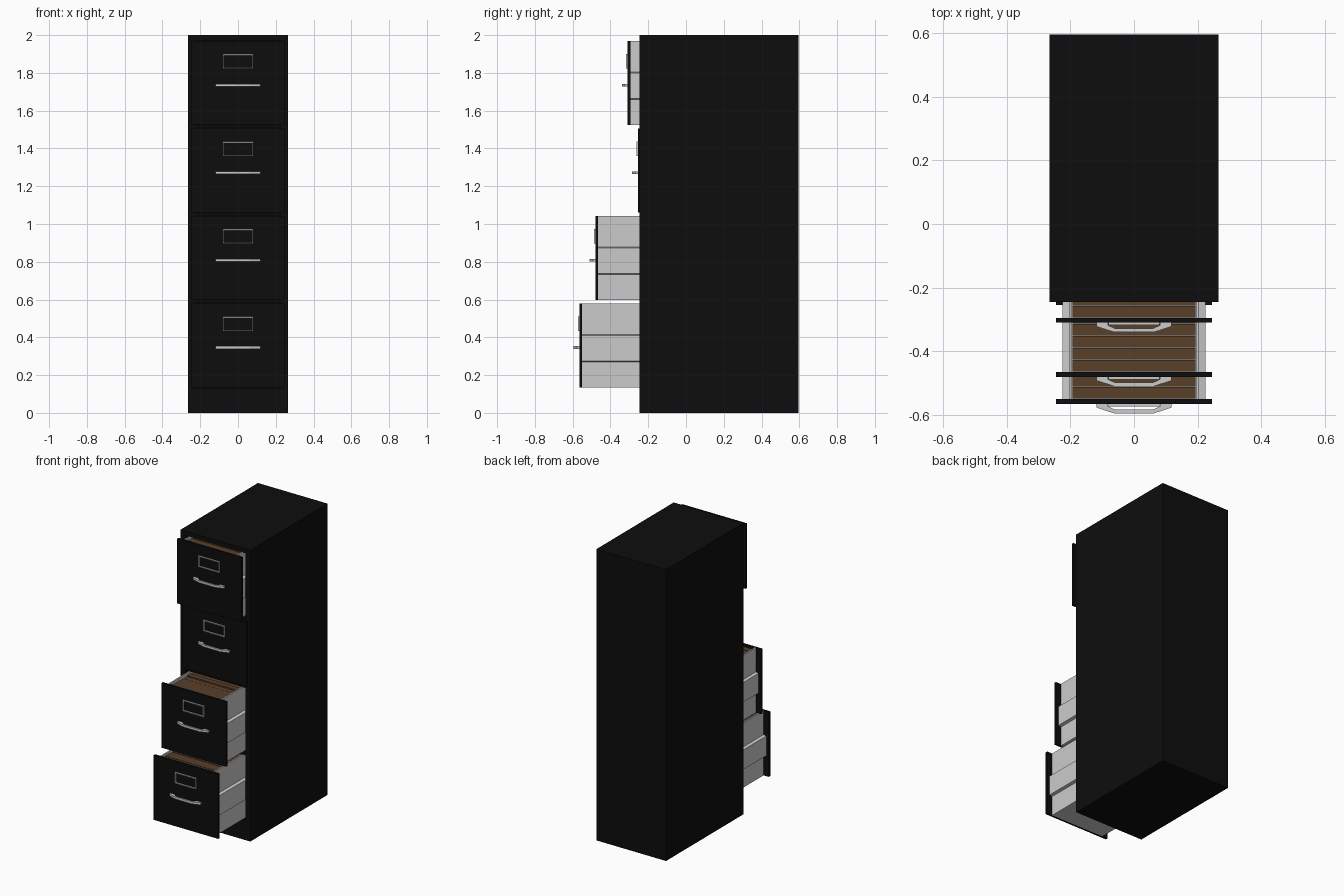
import bpy, bmesh, random

if "Cube" in bpy.data.objects:
    bpy.data.objects.remove(bpy.data.objects["Cube"])

random.seed(4)


def material(name, color):
    m = bpy.data.materials.new(name)
    m.diffuse_color = (*color, 1)
    m.use_nodes = True
    m.node_tree.nodes["Principled BSDF"].inputs["Base Color"].default_value = m.diffuse_color
    return m


BLACK = material("black_metal", (0.004, 0.004, 0.004))
BROWN = material("brown_card", (0.1, 0.05, 0.023))


def finish(name, bm, mat=None):
    bmesh.ops.recalc_face_normals(bm, faces=bm.faces)
    me = bpy.data.meshes.new(name)
    bm.to_mesh(me)
    bm.free()
    ob = bpy.data.objects.new(name, me)
    bpy.context.collection.objects.link(ob)
    if mat:
        me.materials.append(mat)
    return ob


def add_box(bm, x0, x1, y0, y1, z0, z1):
    vs = bmesh.ops.create_cube(bm, size=1)["verts"]
    for v in vs:
        v.co.x = x1 if v.co.x > 0 else x0
        v.co.y = y1 if v.co.y > 0 else y0
        v.co.z = z1 if v.co.z > 0 else z0


def boxes(name, dims, mat=None):
    bm = bmesh.new()
    for d in dims:
        add_box(bm, *d)
    return finish(name, bm, mat)


def extrude_profile(name, pts, vec, mat=None):
    bm = bmesh.new()
    face = bm.faces.new([bm.verts.new(p) for p in pts])
    ext = bmesh.ops.extrude_face_region(bm, geom=[face])
    vs = [g for g in ext["geom"] if isinstance(g, bmesh.types.BMVert)]
    bmesh.ops.translate(bm, verts=vs, vec=vec)
    return finish(name, bm, mat)


W, FRONT, BACK = 0.265, -0.245, 0.595
PITCH, BASE, H = 0.463, 0.135, 0.445
OPEN = 0.228

# cabinet shell: sides, back, top, plinth and rails between the openings
shell = [(-W, -OPEN, FRONT, BACK, 0, 2), (OPEN, W, FRONT, BACK, 0, 2),
         (-OPEN, OPEN, BACK - 0.02, BACK, 0, 2),
         (-OPEN, OPEN, FRONT, BACK - 0.02, 0, BASE - 0.003),
         (-OPEN, OPEN, FRONT, BACK - 0.02, BASE + 3 * PITCH + H + 0.003, 2)]
for i in range(3):
    z = BASE + i * PITCH + H + 0.003
    shell.append((-OPEN, OPEN, FRONT, BACK - 0.02, z, z + PITCH - H - 0.006))
boxes("cabinet_body", shell, BLACK)

# front face position of each drawer, bottom to top
for i, y in enumerate((-0.565, -0.48, -0.255, -0.31)):
    z = BASE + i * PITCH
    n = f"_{i + 1}"
    end = y + 0.8
    yi = y + 0.015
    boxes("drawer_front" + n, [(-0.245, 0.245, y, yi, z, z + H)], BLACK)

    # side walls with a wider slide rail band
    for s, side in ((-1, "left"), (1, "right")):
        prof = [(0.195, 0), (0.205, 0), (0.205, 0.135), (0.225, 0.14),
                (0.225, 0.275), (0.205, 0.28), (0.205, H), (0.195, H)]
        extrude_profile(f"drawer_{side}_wall" + n,
                        [(s * a, yi, z + b) for a, b in prof], (0, end - yi, 0))
    boxes("drawer_floor" + n, [(-0.195, 0.195, yi, end, z, z + 0.01)])
    boxes("drawer_back" + n, [(-0.195, 0.195, end - 0.01, end, z + 0.01, z + H)])

    # hanging folders with slightly uneven tops
    folders = []
    fy = yi + 0.002
    while fy < end - 0.06:
        top = z + H - 0.012 - random.uniform(0, 0.01)
        folders.append((-0.194, 0.194, fy, fy + 0.036, z + 0.012, top))
        fy += 0.0375
    boxes("folders" + n, folders, BROWN)

    # label holder frame
    lz0, lz1, t, ly = z + 0.298, z + 0.375, 0.007, y - 0.008
    boxes("label_frame" + n, [
        (-0.08, 0.08, ly, y, lz0, lz0 + t), (-0.08, 0.08, ly, y, lz1 - t, lz1),
        (-0.08, -0.08 + t, ly, y, lz0 + t, lz1 - t),
        (0.08 - t, 0.08, ly, y, lz0 + t, lz1 - t)])

    # bent bar handle
    half = [(0.082, 0), (0.082, -0.008), (0.06, -0.018)]
    outer = [(0.062, -0.03), (0.118, -0.012), (0.118, 0)]
    loop = [(-a, b) for a, b in half] + half[::-1] + outer[::-1]
    loop += [(-a, b) for a, b in outer]
    extrude_profile("handle" + n, [(a, y + b, z + 0.203) for a, b in loop],
                    (0, 0, 0.015))
